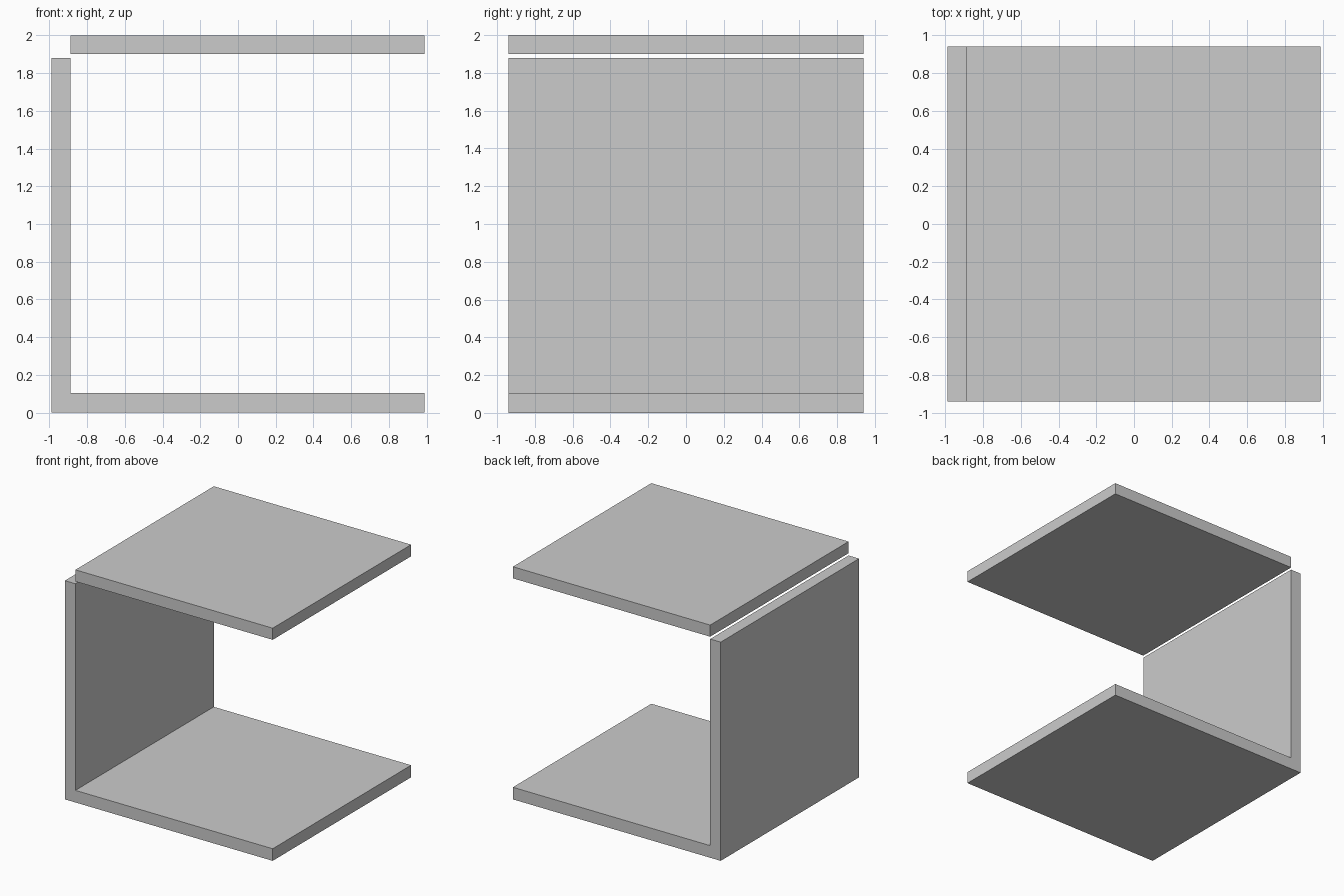
import bpy, bmesh

if "Cube" in bpy.data.objects:
    bpy.data.objects.remove(bpy.data.objects["Cube"])

HALF_DEPTH = 0.94


def extrude_profile(name, points):
    """Extrude a closed x-z outline along the depth (y)."""
    bm = bmesh.new()
    face = bm.faces.new([bm.verts.new((x, -HALF_DEPTH, z)) for x, z in points])
    ext = bmesh.ops.extrude_face_region(bm, geom=[face])
    new_verts = [g for g in ext["geom"] if isinstance(g, bmesh.types.BMVert)]
    bmesh.ops.translate(bm, verts=new_verts, vec=(0, 2 * HALF_DEPTH, 0))
    bmesh.ops.recalc_face_normals(bm, faces=bm.faces)
    mesh = bpy.data.meshes.new(name)
    bm.to_mesh(mesh)
    bm.free()
    obj = bpy.data.objects.new(name, mesh)
    bpy.context.collection.objects.link(obj)
    return obj


# Floor and left wall as one L-shaped piece
extrude_profile("floor_and_wall", [
    (-0.988, 0), (0.988, 0), (0.988, 0.104),
    (-0.888, 0.104), (-0.888, 1.88), (-0.988, 1.88)])

# Separate top slab, floating just above the wall
extrude_profile("top_panel", [
    (-0.888, 1.9), (0.988, 1.9), (0.988, 2.0), (-0.888, 2.0)])
